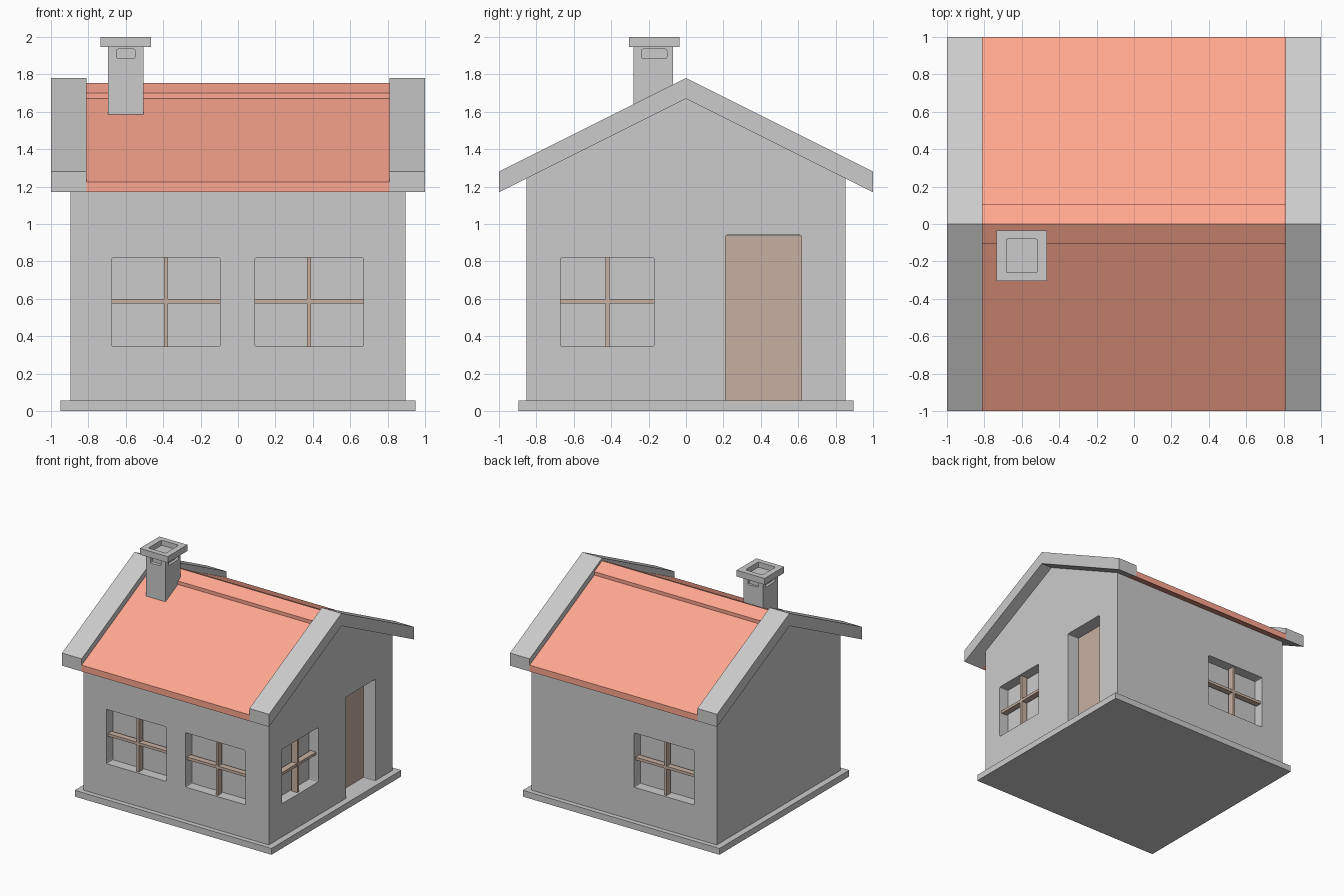
import bpy, bmesh

if "Cube" in bpy.data.objects:
    bpy.data.objects.remove(bpy.data.objects["Cube"])


def material(name, rgb):
    m = bpy.data.materials.new(name)
    m.diffuse_color = (*rgb, 1)
    m.use_nodes = True
    m.node_tree.nodes["Principled BSDF"].inputs["Base Color"].default_value = m.diffuse_color
    return m


RED = material("red_tiles", (1.0, 0.388, 0.278))
BROWN = material("brown_wood", (0.575, 0.436, 0.36))


def finish(name, bm, mat=None):
    bmesh.ops.recalc_face_normals(bm, faces=bm.faces)
    me = bpy.data.meshes.new(name)
    bm.to_mesh(me)
    bm.free()
    ob = bpy.data.objects.new(name, me)
    bpy.context.collection.objects.link(ob)
    if mat:
        me.materials.append(mat)
    return ob


def box(name, x, y, z, mat=None, round_axis=None, radius=0.01):
    """Box from (min, max) ranges; edges along round_axis can be rounded."""
    bm = bmesh.new()
    bmesh.ops.create_cube(bm, size=1)
    for v in bm.verts:
        for i, (a, b) in enumerate((x, y, z)):
            v.co[i] = a if v.co[i] < 0 else b
    if round_axis is not None:
        edges = [e for e in bm.edges
                 if abs((e.verts[0].co - e.verts[1].co)[round_axis]) > 1e-5]
        bmesh.ops.bevel(bm, geom=edges, offset=radius, segments=2,
                        profile=0.5, affect='EDGES')
    return finish(name, bm, mat)


def extrude_x(name, profile, x0, x1, mat=None):
    """Extrude a (y, z) profile from x0 to x1."""
    bm = bmesh.new()
    face = bm.faces.new([bm.verts.new((x0, y, z)) for y, z in profile])
    ext = bmesh.ops.extrude_face_region(bm, geom=[face])
    moved = [g for g in ext["geom"] if isinstance(g, bmesh.types.BMVert)]
    bmesh.ops.translate(bm, verts=moved, vec=(x1 - x0, 0, 0))
    return finish(name, bm, mat)


def chevron(half, low, high):
    """Roof section with slope 0.5; low and high are the ridge heights."""
    d = half * 0.5
    return [(-half, low - d), (0, low), (half, low - d),
            (half, high - d), (0, high), (-half, high - d)]


def cut(target, cutter):
    mod = target.modifiers.new(cutter.name, 'BOOLEAN')
    mod.operation = 'DIFFERENCE'
    mod.solver = 'EXACT'
    mod.object = cutter
    cutter.hide_render = True
    cutter.display_type = 'WIRE'


# Base slab and solid gabled walls
X, Y = 0.895, 0.853
box("base_slab", (-0.95, 0.95), (-0.895, 0.895), (0, 0.055))
walls = extrude_x("walls", [(-Y, 0.05), (Y, 0.05), (Y, 1.67 - Y / 2),
                            (0, 1.67), (-Y, 1.67 - Y / 2)], -X, X)


# Recessed windows with crossed bars
def window(name, side, lo, hi):
    axis, sign, wall = {"front": (1, -1, Y), "back": (1, 1, Y),
                        "right": (0, 1, X)}[side]
    z0, z1, mid, zm = 0.345, 0.82, (lo + hi) / 2, 0.588

    def place(part, span, z, near, far, mat=None, rnd=None):
        depth = tuple(sorted((sign * (wall - near), sign * (wall - far))))
        x, y = (depth, span) if axis == 0 else (span, depth)
        return box(f"{name}_{part}", x, y, z, mat, rnd)

    cut(walls, place("cutter", (lo, hi), (z0, z1), -0.1, 0.09, None, axis))
    place("upright_bar", (mid - 0.011, mid + 0.011), (z0, z1), 0.02, 0.075, BROWN)
    place("cross_bar", (lo, hi), (zm - 0.012, zm + 0.012), 0.021, 0.074, BROWN)


window("front_left_window", "front", -0.675, -0.095)
window("front_right_window", "front", 0.09, 0.67)
window("back_window", "back", -0.675, -0.095)
window("side_window", "right", -0.67, -0.17)

# Recessed door
cut(walls, box("door_cutter", (X - 0.125, 1.1), (0.212, 0.618), (0.052, 0.94),
               None, 0, 0.008))
box("door", (X - 0.13, X - 0.113), (0.212, 0.618), (0.052, 0.938), BROWN)

# Gable trims, tiled roof and ridge cap
for side, s in (("left", -1), ("right", 1)):
    extrude_x(f"{side}_gable_trim", chevron(1.0, 1.67, 1.78), s * 0.81, s * 1.0)
extrude_x("roof", chevron(1.0, 1.67, 1.725), -0.81, 0.81, RED)
extrude_x("ridge_cap", chevron(0.108, 1.70, 1.755), -0.81, 0.81, RED)

# Chimney shaft with vent recesses under the cap
cx, cy = -0.6, -0.17
shaft = box("chimney_shaft", (cx - 0.095, cx + 0.095), (-0.28, -0.07), (1.50, 1.945))
for s in (-1, 1):
    fy, fx = cy + s * 0.105, cx + s * 0.095
    cut(shaft, box(f"vent_cutter_y{s}", (cx - 0.05, cx + 0.05),
                   (fy - 0.025, fy + 0.025), (1.885, 1.935), None, 1))
    cut(shaft, box(f"vent_cutter_x{s}", (fx - 0.025, fx + 0.025),
                   (cy - 0.068, cy + 0.068), (1.885, 1.935), None, 0))

# Chimney cap with a shallow flue opening
cap = box("chimney_cap", (cx - 0.135, cx + 0.135), (cy - 0.135, cy + 0.135), (1.945, 2.0))
cut(cap, box("flue_cutter", (cx - 0.083, cx + 0.083), (cy - 0.09, cy + 0.09),
             (1.955, 2.1), None, 2))
